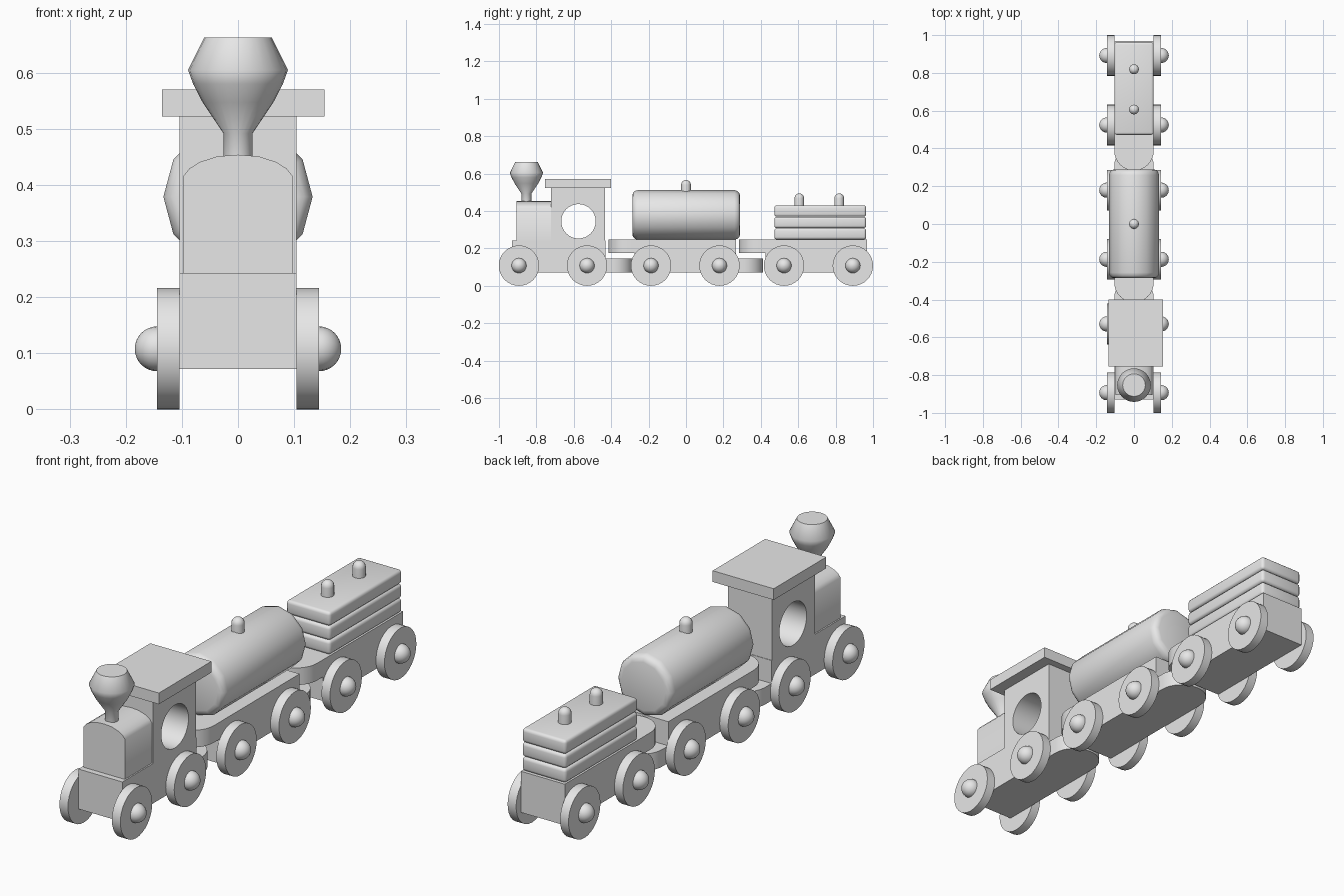
import bpy, bmesh, math
from mathutils import Matrix, Vector

cube = bpy.data.objects.get("Cube")
if cube:
    bpy.data.objects.remove(cube, do_unlink=True)

grey = bpy.data.materials.new("plain grey")
grey.use_nodes = True
grey.diffuse_color = (0.8, 0.8, 0.8, 1)
grey.node_tree.nodes["Principled BSDF"].inputs["Base Color"].default_value = (0.8, 0.8, 0.8, 1)


def finish(name, bm, smooth=True):
    bmesh.ops.recalc_face_normals(bm, faces=bm.faces)
    mesh = bpy.data.meshes.new(name)
    bm.to_mesh(mesh)
    bm.free()
    obj = bpy.data.objects.new(name, mesh)
    bpy.context.collection.objects.link(obj)
    mesh.materials.append(grey)
    bpy.ops.object.select_all(action='DESELECT')
    obj.select_set(True)
    bpy.context.view_layer.objects.active = obj
    if smooth:
        bpy.ops.object.shade_smooth_by_angle(angle=math.radians(55))
    return obj


def box(name, x, y, z, bevel=0):
    """Box from (low, high) ranges, with optional rounded edges."""
    bm = bmesh.new()
    bmesh.ops.create_cube(bm, size=1)
    for v in bm.verts:
        v.co = Vector([r[0] if c < 0 else r[1] for c, r in zip(v.co, (x, y, z))])
    if bevel:
        bmesh.ops.bevel(bm, geom=bm.edges[:], offset=bevel, segments=3,
                        profile=0.5, affect='EDGES')
    return finish(name, bm, bool(bevel))


def prism(name, outline, lo, hi, to_point):
    """Extrude a 2D outline between two depths."""
    bm = bmesh.new()
    face = bm.faces.new([bm.verts.new(to_point(a, b, lo)) for a, b in outline])
    result = bmesh.ops.extrude_face_region(bm, geom=[face])
    shift = Vector(to_point(0, 0, hi)) - Vector(to_point(0, 0, lo))
    moved = [g for g in result["geom"] if isinstance(g, bmesh.types.BMVert)]
    bmesh.ops.translate(bm, vec=shift, verts=moved)
    return finish(name, bm)


def lathe(name, profile, sides, place):
    """Turn a (radius, height) profile around z, then place it."""
    bm = bmesh.new()
    rings = [[bm.verts.new((r * math.cos(math.tau * i / sides),
                            r * math.sin(math.tau * i / sides), h))
              for i in range(sides)] for r, h in profile]
    for low, high in zip(rings, rings[1:]):
        for i in range(sides):
            j = (i + 1) % sides
            bm.faces.new((low[i], low[j], high[j], high[i]))
    bm.faces.new(rings[0])
    bm.faces.new(rings[-1])
    bmesh.ops.transform(bm, matrix=place, verts=bm.verts)
    return finish(name, bm)


def rounded_deck(name, tip, back, direction, z):
    """Flat plate with a half-round end at y = tip."""
    centre = tip - direction * HALF
    arc = [(HALF * math.cos(math.pi * i / 16),
            centre + direction * HALF * math.sin(math.pi * i / 16)) for i in range(17)]
    return prism(name, arc + [(-HALF, back), (HALF, back)], *z,
                 lambda a, b, d: (a, b, d))


def knob(name, y, z):
    """Peg with a domed top."""
    r = 0.026
    dome = [(r * math.cos(t * math.pi / 12), z + 0.038 + r * math.sin(t * math.pi / 12))
            for t in range(6)]
    lathe(name, [(r, z - 0.02)] + dome, 16, Matrix.Translation((0, y, 0)))


HALF = 0.104
SIDES = (-HALF, HALF)
UPPER = (0.175, 0.248)
LOWER = (0.072, 0.145)

# Locomotive body
box("engine_base", SIDES, (-0.93, -0.43), (0.072, 0.243))
arch = [(0.098, 0.23), (0.098, 0.415), (0.087, 0.429), (0.068, 0.441), (0.037, 0.451)]
arch += [(0, 0.454)] + [(-x, z) for x, z in reversed(arch)]
prism("boiler", arch, -0.905, -0.71, lambda a, b, d: (a, d, b))
box("cab_roof", (-0.135, 0.154), (-0.755, -0.4), (0.522, 0.57))

# Cab with a round window straight through it
cab = box("cab", SIDES, (-0.722, -0.432), (0.24, 0.523))
cutter = lathe("window_cutter", [(0.092, -0.3), (0.092, 0.3)], 32,
               Matrix.Translation((0, -0.575, 0.345)) @ Matrix.Rotation(math.pi / 2, 4, 'Y'))
cutter.hide_render = True
bpy.ops.object.select_all(action='DESELECT')
cab.select_set(True)
bpy.context.view_layer.objects.active = cab
cut = cab.modifiers.new("window", 'BOOLEAN')
cut.operation = 'DIFFERENCE'
cut.solver = 'EXACT'
cut.object = cutter
bpy.ops.object.modifier_apply(modifier=cut.name)
bpy.data.objects.remove(cutter, do_unlink=True)
bpy.ops.object.shade_smooth_by_angle(angle=math.radians(55))

# Funnel
lathe("funnel", [(0.026, 0.43), (0.026, 0.492), (0.063, 0.547), (0.08, 0.58),
                 (0.089, 0.605), (0.06, 0.663)], 24, Matrix.Translation((0, -0.853, 0)))

# Wagon bodies, with front tongues resting over rear hitches
for wagon, tip, front, back in (("tank_wagon", -0.415, -0.275, 0.268),
                                ("cargo_wagon", 0.283, 0.425, 0.968)):
    box(wagon + "_base", SIDES, (front, back), (0.072, 0.248))
    rounded_deck(wagon + "_tongue", tip, front, -1, UPPER)
for owner, start in (("engine", -0.43), ("tank_wagon", 0.268)):
    rounded_deck(owner + "_hitch", start + 0.145, start, 1, LOWER)

# Tank lying along the wagon
end = [(0.104, -0.288), (0.118, -0.284), (0.128, -0.274), (0.133, -0.258)]
lathe("tank", end + [(r, -h) for r, h in reversed(end)], 12,
      Matrix.Translation((0, 0.001, 0.379)) @ Matrix.Rotation(math.pi / 2, 4, 'X'))
knob("tank_knob", 0, 0.502)

# Stacked planks
for i in range(3):
    low = 0.248 + i * 0.061
    box(f"plank_{i + 1}", SIDES, (0.472, 0.963), (low, low + 0.06), 0.013)
for i, y in enumerate((0.606, 0.819)):
    knob(f"plank_knob_{i + 1}", y, 0.43)

# Wheels and domed hub caps
dome = [(0.04 * math.cos(t * math.pi / 16), 0.144 + 0.04 * math.sin(t * math.pi / 16))
        for t in range(8)]
for i, y in enumerate((-0.893, -0.529, -0.187, 0.179, 0.524, 0.892)):
    for side, turn in (("left", 1), ("right", -1)):
        place = Matrix.Translation((0, y, 0.108)) @ Matrix.Rotation(turn * math.pi / 2, 4, 'Y')
        lathe(f"wheel_{side}_{i + 1}", [(0.108, 0.104), (0.108, 0.144)], 32, place)
        lathe(f"hub_cap_{side}_{i + 1}", [(0.04, 0.13)] + dome + [(0.002, 0.184)], 20, place)
